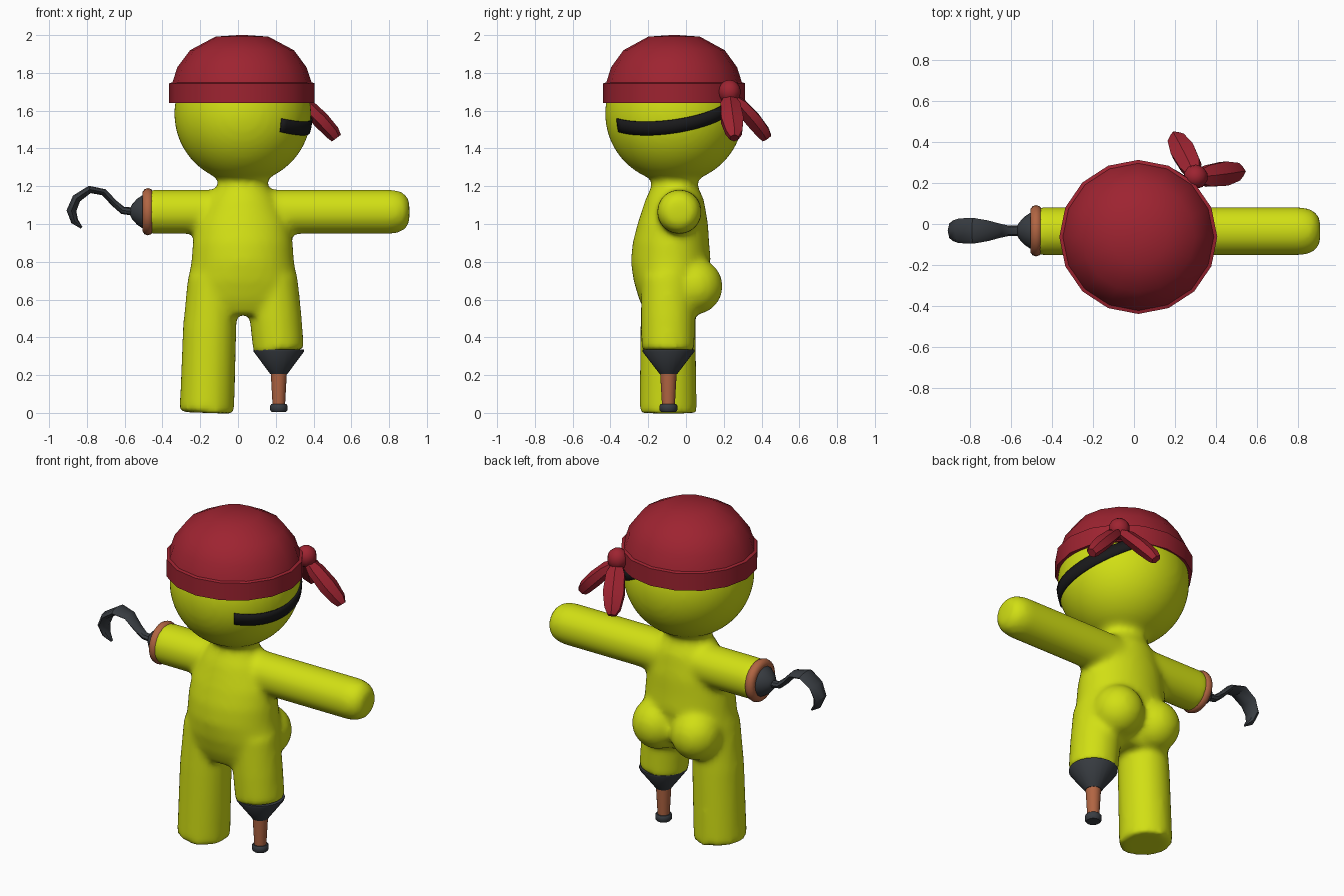
import bpy, bmesh, math
from mathutils import Vector, Matrix

if "Cube" in bpy.data.objects:
    bpy.data.objects.remove(bpy.data.objects["Cube"])


def material(name, color):
    m = bpy.data.materials.new(name)
    m.diffuse_color = (*color, 1)
    m.use_nodes = True
    m.node_tree.nodes["Principled BSDF"].inputs["Base Color"].default_value = m.diffuse_color
    return m


YELLOW = material("yellow skin", (0.64, 0.74, 0.007))
RED = material("red cloth", (0.34, 0.017, 0.03))
STEEL = material("dark metal", (0.04, 0.046, 0.054))
WOOD = material("brown wood", (0.44, 0.13, 0.055))
BLACK = material("black strap", (0.01, 0.01, 0.011))


def loft(bm, rings, sides=24):
    """Closed tube; ring = (x, y, z, half size along y, half size across), bending in the xz plane."""
    pts = [Vector((r[0], 0, r[2])) for r in rings]
    loops = []
    for i, (x, y, z, hy, hn) in enumerate(rings):
        t = (pts[min(i + 1, len(pts) - 1)] - pts[max(i - 1, 0)]).normalized()
        n = t.cross(Vector((0, 1, 0)))
        loop = []
        for k in range(sides):
            a = 2 * math.pi * k / sides
            loop.append(bm.verts.new(Vector((x, y, z)) + n * hn * math.cos(a)
                                     + Vector((0, hy * math.sin(a), 0))))
        loops.append(loop)
    faces = [bm.faces.new(loops[0]), bm.faces.new(loops[-1])]
    for a, b in zip(loops, loops[1:]):
        for k in range(sides):
            j = (k + 1) % sides
            faces.append(bm.faces.new((a[k], a[j], b[j], b[k])))
    bmesh.ops.recalc_face_normals(bm, faces=faces)


def ball(bm, loc, size, u=32, v=20):
    bmesh.ops.create_uvsphere(bm, u_segments=u, v_segments=v, radius=1,
                              matrix=Matrix.Translation(loc) @ Matrix.Diagonal((*size, 1)))


def finish(name, bm, mat, angle=40):
    me = bpy.data.meshes.new(name)
    bm.to_mesh(me)
    bm.free()
    me.materials.append(mat)
    ob = bpy.data.objects.new(name, me)
    bpy.context.collection.objects.link(ob)
    bpy.ops.object.select_all(action='DESELECT')
    ob.select_set(True)
    bpy.context.view_layer.objects.active = ob
    bpy.ops.object.shade_smooth_by_angle(angle=math.radians(angle))
    return ob


def tube(name, mat, rings, sides=24, angle=40):
    bm = bmesh.new()
    loft(bm, rings, sides)
    return finish(name, bm, mat, angle)


# Body: overlapping volumes fused into one soft skin
bm = bmesh.new()
ball(bm, (0.025, -0.062, 1.585), (0.363, 0.367, 0.367), 48, 32)
torso = [(1.32, -.06, .12, .125), (1.2, -.06, .122, .135), (1.13, -.06, .155, .19),
         (1.0, -.07, .187, .25), (0.9, -.08, .203, .265), (0.8, -.08, .212, .272),
         (0.7, -.085, .193, .29), (0.6, -.09, .158, .305), (0.52, -.09, .12, .27)]
loft(bm, [(0.025, y, z, hy, hx) for z, y, hy, hx in torso], 40)
# right-hand arm with rounded end, and the shorter arm
arm = [(0.0, .118), (0.82, .118), (0.87, .105), (0.897, .08), (0.908, .05)]
loft(bm, [(x, -.035, 1.065, r, r) for x, r in arm], 32)
loft(bm, [(x, -.035, 1.065, .118, .118) for x in (0.05, -0.48)], 32)
# long leg and stump leg
loft(bm, [(-.135, -.095, .72, .14, .13), (-.15, -.095, .45, .147, .142),
          (-.165, -.095, 0, .152, .145)], 32)
loft(bm, [(.185, -.095, .72, .14, .13), (.2, -.095, .5, .143, .138),
          (.215, -.095, .325, .14, .135)], 32)
for x in (-0.105, 0.155):
    ball(bm, (x, 0.045, 0.67), (0.145, 0.15, 0.15))
body = finish("body", bm, YELLOW)
remesh = body.modifiers.new("fuse", 'REMESH')
remesh.mode = 'VOXEL'
remesh.voxel_size = 0.018
remesh.use_smooth_shade = True
soft = body.modifiers.new("soften", 'SMOOTH')
soft.factor = 0.5
soft.iterations = 10

# Bandana: band and faceted dome
profile = [(1.64, .385), (1.745, .385), (1.75, .368), (1.83, .342),
           (1.92, .275), (1.992, .14), (2.0, .02)]
tube("bandana", RED, [(0.021, -.063, z, r * .975, r) for z, r in profile], 16)

# Bandana knot and two hanging tails
KNOT = Vector((0.3, 0.23, 1.70))
bm = bmesh.new()
ball(bm, KNOT, (0.06, 0.06, 0.063), 10, 8)
finish("bandana_knot", bm, RED)
leaf = [(0, 0, -.02, .025, .02), (.06, 0, -.07, .06, .04), (.14, .005, -.15, .068, .045),
        (.20, .01, -.215, .05, .04), (.222, .01, -.245, .025, .03)]
for name, turn in (("bandana_tail_side", 4), ("bandana_tail_back", 114)):
    tail = tube(name, RED, leaf, 6, 30)
    tail.data.transform(Matrix.Translation(KNOT) @ Matrix.Rotation(math.radians(turn), 4, 'Z'))

# Face strap: thin plate wrapped around the head, rising under the bandana
bm = bmesh.new()
rows = []
for i in range(25):
    a = -56 + i * 131 / 24
    mid = 1.505 + 1.83e-5 * (a + 25) ** 2
    row = []
    for dz in (-.036, 0, .036):
        z = mid + dz
        r = math.sqrt(.371 ** 2 - (z - 1.585) ** 2)
        row.append(bm.verts.new((.025 + r * math.cos(math.radians(a)),
                                 -.062 + r * math.sin(math.radians(a)), z)))
    rows.append(row)
for p, q in zip(rows, rows[1:]):
    for k in (0, 1):
        bm.faces.new((p[k], q[k], q[k + 1], p[k + 1]))
strap = finish("face_strap", bm, BLACK)
solid = strap.modifiers.new("thickness", 'SOLIDIFY')
solid.thickness = 0.009

# Hook hand: wooden cuff, metal cup and flattened hook
bpy.ops.mesh.primitive_torus_add(major_segments=24, minor_segments=10, major_radius=0.095,
                                 minor_radius=0.03, location=(-.477, -.033, 1.065),
                                 rotation=(0, math.pi / 2, 0))
cuff = bpy.context.object
cuff.name = "cuff"
cuff.data.materials.append(WOOD)
bpy.ops.object.shade_smooth()
tube("hook_cup", STEEL, [(x, -.033, 1.065, r, r) for x, r in
                         ((-.47, .1), (-.505, .088), (-.535, .068), (-.56, .04), (-.57, .02))], 16)
tube("hook", STEEL, [(-.55, -.033, 1.065, .025, .022), (-.61, -.033, 1.072, .025, .02),
                     (-.655, -.033, 1.11, .035, .018), (-.71, -.033, 1.168, .05, .018),
                     (-.785, -.033, 1.183, .063, .02), (-.855, -.033, 1.135, .06, .024),
                     (-.882, -.033, 1.07, .05, .026), (-.865, -.033, 1.015, .03, .02),
                     (-.828, -.033, .98, .008, .006)], 8)


# Peg leg: metal socket, wooden peg and metal foot
def peg(name, mat, prof):
    tube(name, mat, [(.216, -.093, z, r * 1.03, r) for z, r in prof], 20)


peg("peg_socket", STEEL, [(.336, .134), (.325, .134), (.215, .052), (.205, .045)])
peg("peg", WOOD, [(.22, .043), (.04, .033)])
peg("peg_foot", STEEL, [(.046, .04), (.038, .046), (.015, .046), (.005, .038)])
